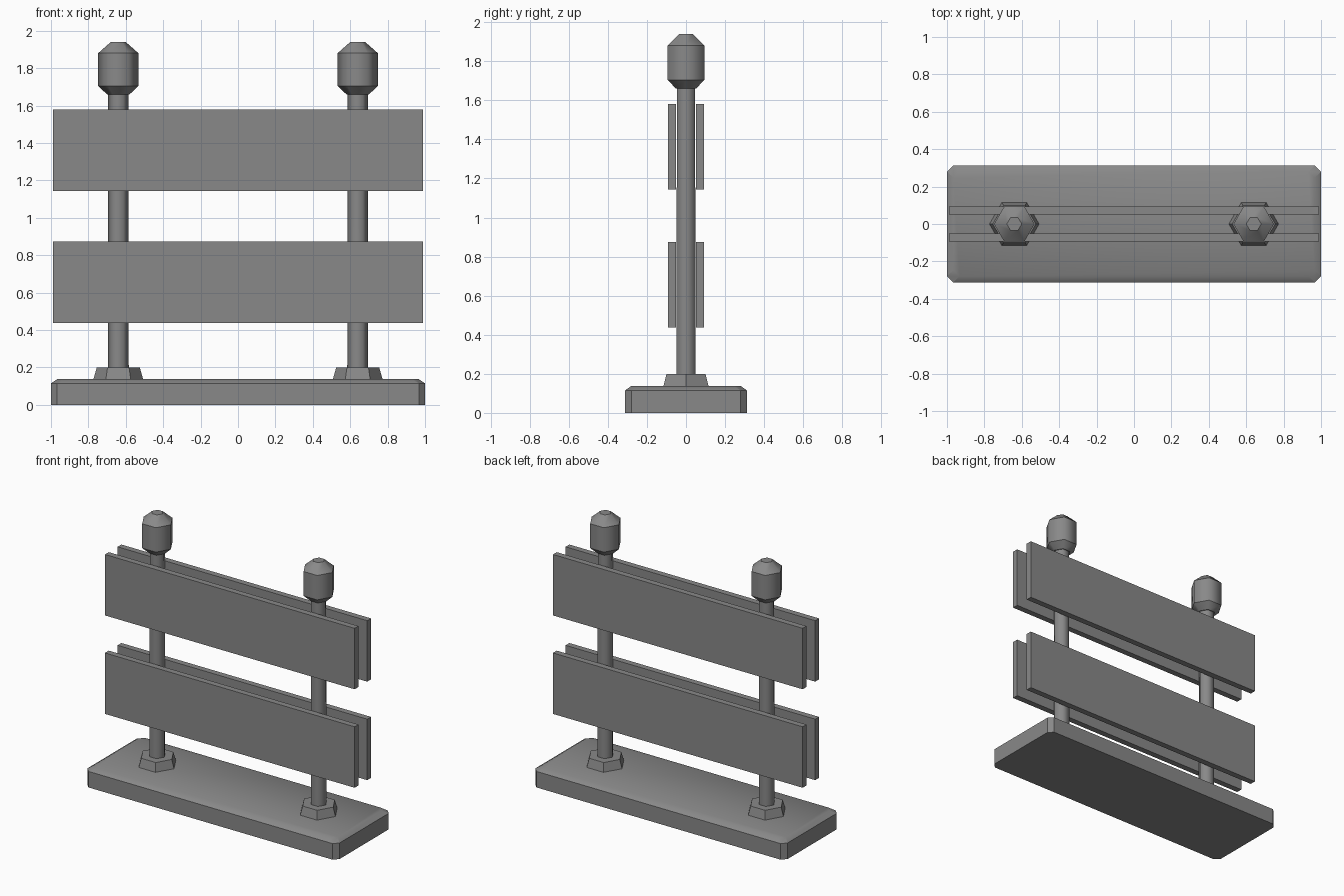
import bpy
import bmesh
from math import cos, sin, pi

cube = bpy.data.objects.get("Cube")
if cube:
    bpy.data.objects.remove(cube, do_unlink=True)

grey = bpy.data.materials.new("plain_grey")
grey.use_nodes = True
colour = (0.25, 0.25, 0.25, 1)
grey.diffuse_color = colour
grey.node_tree.nodes["Principled BSDF"].inputs["Base Color"].default_value = colour


def add_object(name, bm, location=(0, 0, 0)):
    bmesh.ops.recalc_face_normals(bm, faces=bm.faces[:])
    mesh = bpy.data.meshes.new(name)
    bm.to_mesh(mesh)
    bm.free()
    mesh.materials.append(grey)
    obj = bpy.data.objects.new(name, mesh)
    obj.location = location
    bpy.context.collection.objects.link(obj)
    return obj


def loft(bm, rings):
    """Skin a stack of equal-length point rings and cap both ends."""
    loops = [[bm.verts.new(p) for p in ring] for ring in rings]
    sides = []
    for low, high in zip(loops, loops[1:]):
        for i in range(len(low)):
            j = (i + 1) % len(low)
            sides.append(bm.faces.new((low[i], low[j], high[j], high[i])))
    caps = [bm.faces.new(loops[0][::-1]), bm.faces.new(loops[-1])]
    return sides, caps


def hex_part(name, x, profile, smooth=True):
    """Six-sided turned part; round shading with crisp horizontal rims."""
    bm = bmesh.new()
    rings = [[(r * cos(i * pi / 3), r * sin(i * pi / 3), z) for i in range(6)]
             for r, z in profile]
    sides, caps = loft(bm, rings)
    for face in sides:
        face.smooth = smooth
    for edge in bm.edges:
        a, b = edge.verts
        edge.smooth = abs(a.co.z - b.co.z) > 0.001
    add_object(name, bm, (x, 0, 0))


def box(name, size, location):
    bm = bmesh.new()
    bmesh.ops.create_cube(bm, size=1)
    bmesh.ops.scale(bm, vec=size, verts=bm.verts)
    add_object(name, bm, location)


def cut_rectangle(hx, hy, z, cut=0.033):
    corners = []
    for sx, sy in ((1, 1), (-1, 1), (-1, -1), (1, -1)):
        pair = [(sx * hx, sy * (hy - cut), z), (sx * (hx - cut), sy * hy, z)]
        corners += pair if sx * sy > 0 else pair[::-1]
    return corners


# Base slab with cut corners and a bevelled top rim
bm = bmesh.new()
loft(bm, [cut_rectangle(1, 0.312, 0), cut_rectangle(1, 0.312, 0.115),
          cut_rectangle(0.965, 0.28, 0.138)])
for face in bm.faces:
    face.smooth = face.normal.z > 0.5 or face.calc_center_median().z > 0.12
for edge in bm.edges:
    edge.smooth = min(v.co.z for v in edge.verts) > 0.12
add_object("base", bm)

# Posts with their foot collars and lamps
for side, x in (("left", 0.64), ("right", -0.64)):
    hex_part(side + "_foot", x, [(0.135, 0.13), (0.115, 0.2)], smooth=False)
    hex_part(side + "_post", x, [(0.056, 0.13), (0.054, 1.68)])
    hex_part(side + "_lamp", x, [(0.06, 1.66), (0.108, 1.705),
                                 (0.108, 1.88), (0.04, 1.94)])

# Two pairs of boards clamped around the posts
for level, z in (("lower", 0.656), ("upper", 1.362)):
    for face_name, sign in (("front", -1), ("back", 1)):
        box(level + "_" + face_name + "_board", (1.98, 0.043, 0.437),
            (0, sign * 0.0715, z))
